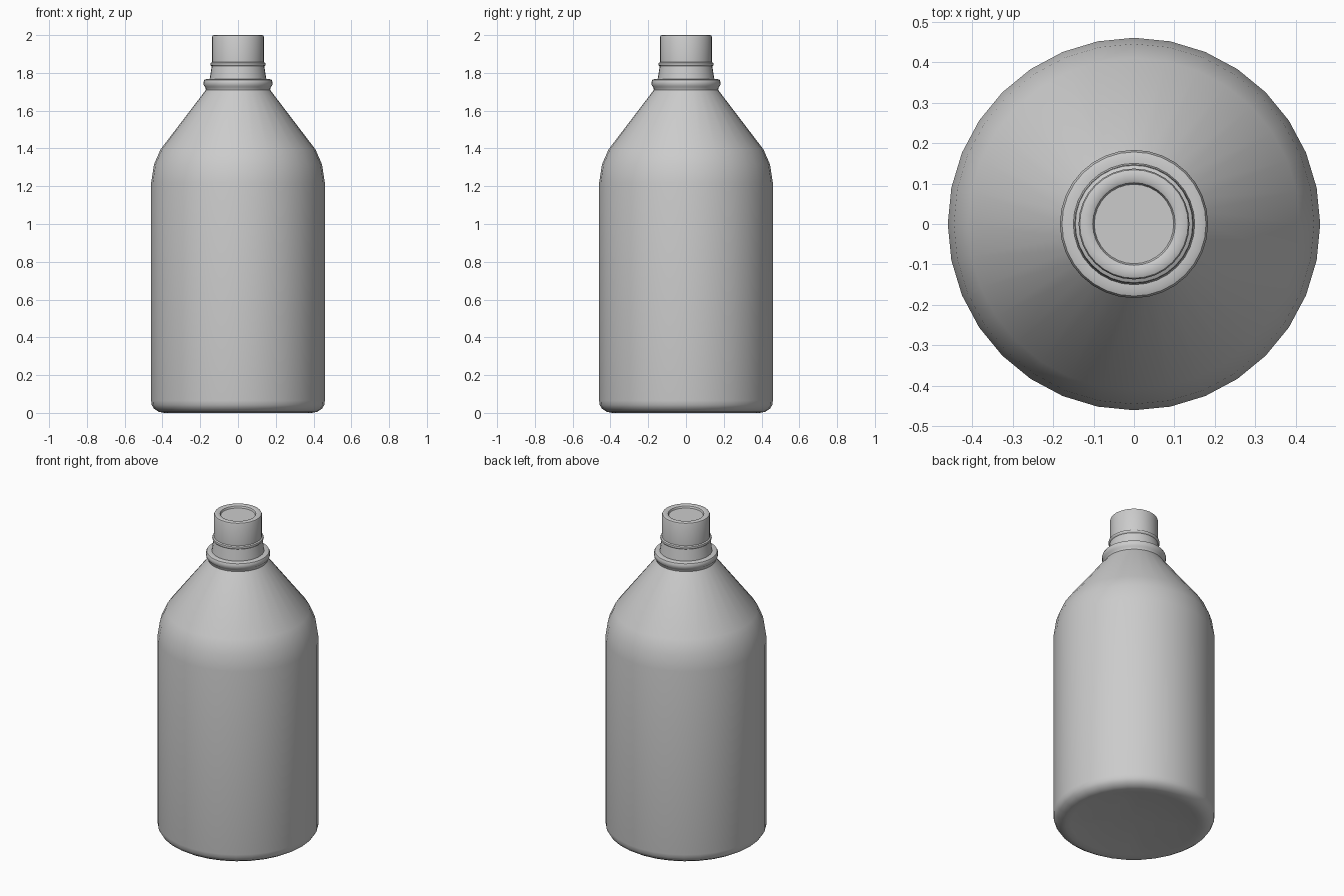
import bpy, bmesh, math

if "Cube" in bpy.data.objects:
    bpy.data.objects.remove(bpy.data.objects["Cube"])

SIDES = 32

def ring(bm, r, z, square=False):
    verts = []
    for i in range(SIDES):
        a = 2 * math.pi * i / SIDES
        c, s = math.cos(a), math.sin(a)
        k = r / max(abs(c), abs(s)) if square else r
        verts.append(bm.verts.new((k * c, k * s, z)))
    return verts

def bridge(bm, a, b):
    for i in range(SIDES):
        j = (i + 1) % SIDES
        bm.faces.new((a[i], a[j], b[j], b[i]))

def fan(bm, loop, z):
    c = bm.verts.new((0, 0, z))
    for i in range(SIDES):
        bm.faces.new((c, loop[i], loop[(i + 1) % SIDES]))

def lathe(name, profile, base=None, cap_z=None, angle=40):
    bm = bmesh.new()
    rings = [ring(bm, *p) for p in profile]
    for a, b in zip(rings, rings[1:]):
        bridge(bm, a, b)
    if base:
        fan(bm, rings[0], base)
    if cap_z:
        bm.faces.new(rings[-1])
    bmesh.ops.recalc_face_normals(bm, faces=bm.faces)
    me = bpy.data.meshes.new(name)
    bm.to_mesh(me)
    bm.free()
    ob = bpy.data.objects.new(name, me)
    bpy.context.collection.objects.link(ob)
    bpy.context.view_layer.objects.active = ob
    ob.select_set(True)
    bpy.ops.object.shade_smooth_by_angle(angle=math.radians(angle))
    ob.select_set(False)
    return ob

# Whole bottle: dimpled base, body, shoulder, collar, neck, rim and recessed mouth
profile = [
    (0.20, 0.016, True), (0.36, 0.005), (0.39, 0.0), (0.42, 0.006),
    (0.445, 0.022), (0.457, 0.042), (0.46, 0.065),          # base edge
    (0.46, 1.217), (0.445, 1.315), (0.41, 1.395),           # body and shoulder
    (0.17, 1.71),
    (0.174, 1.725), (0.181, 1.732), (0.183, 1.752),         # collar
    (0.178, 1.763), (0.168, 1.767), (0.150, 1.767),
    (0.139, 1.836), (0.145, 1.840), (0.147, 1.846),         # neck bead
    (0.145, 1.853), (0.137, 1.857),
    (0.137, 1.990), (0.134, 1.997), (0.127, 2.0),           # neck and rim
    (0.110, 2.0), (0.102, 1.996), (0.098, 1.985),
]
lathe("bottle", profile, base=0.028, cap_z=True)
